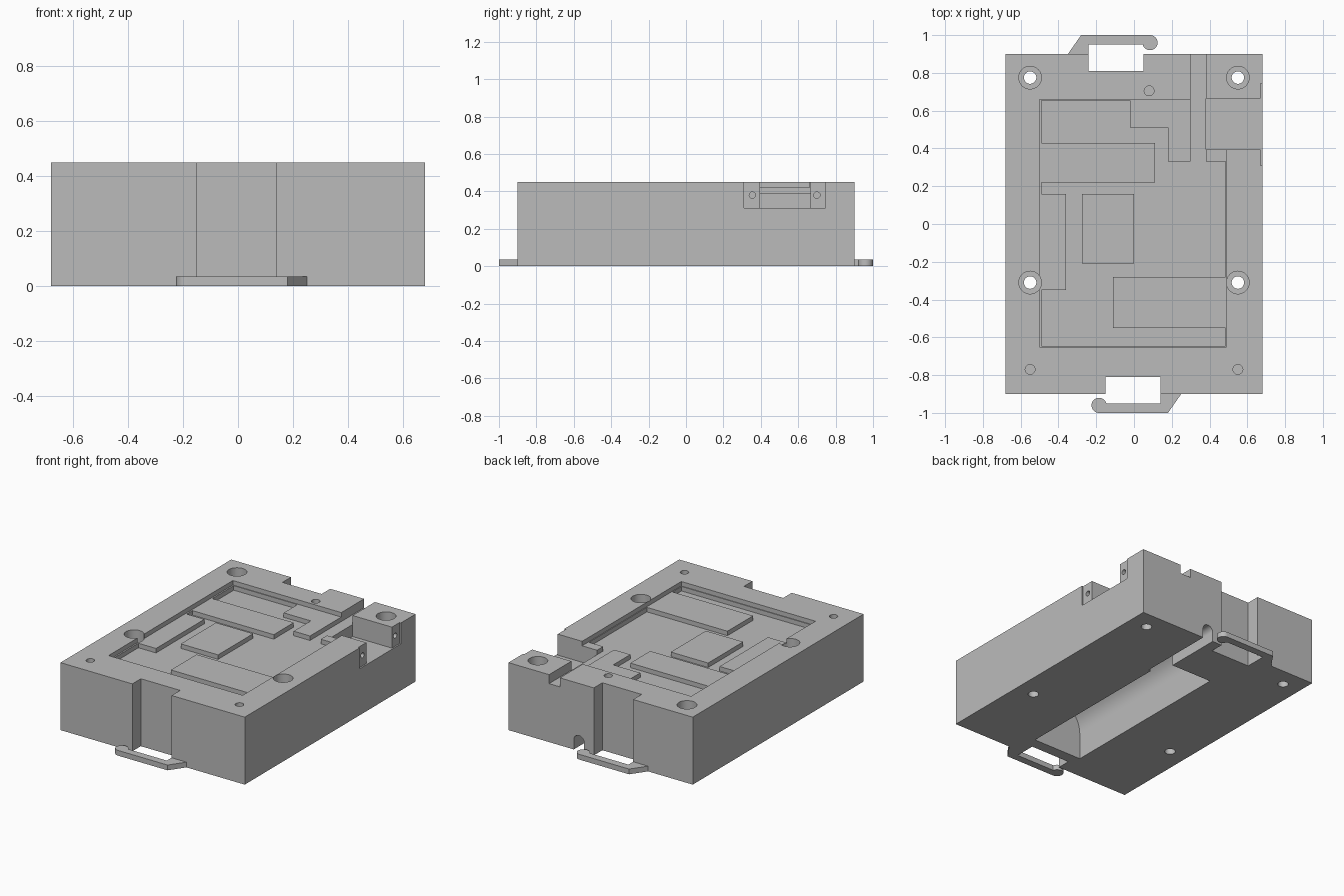
import bpy
import bmesh
import math

cube = bpy.data.objects.get("Cube")
if cube:
    bpy.data.objects.remove(cube, do_unlink=True)

grey = bpy.data.materials.new("plain grey")
grey.use_nodes = True
grey.diffuse_color = (0.5, 0.5, 0.5, 1)
grey.node_tree.nodes["Principled BSDF"].inputs["Base Color"].default_value = grey.diffuse_color


def prism(name, points, low, high, axis="z"):
    """Extrude a closed outline along an axis."""
    place = {"x": lambda a, b, t: (t, a, b),
             "y": lambda a, b, t: (a, t, b),
             "z": lambda a, b, t: (a, b, t)}[axis]
    bm = bmesh.new()
    bottom = [bm.verts.new(place(a, b, low)) for a, b in points]
    top = [bm.verts.new(place(a, b, high)) for a, b in points]
    bm.faces.new(bottom)
    bm.faces.new(top)
    count = len(points)
    for i in range(count):
        j = (i + 1) % count
        bm.faces.new((bottom[i], bottom[j], top[j], top[i]))
    bmesh.ops.recalc_face_normals(bm, faces=bm.faces)
    mesh = bpy.data.meshes.new(name)
    bm.to_mesh(mesh)
    bm.free()
    mesh.materials.append(grey)
    obj = bpy.data.objects.new(name, mesh)
    bpy.context.collection.objects.link(obj)
    return obj


def rect(left, right, low, high):
    return [(left, low), (right, low), (right, high), (left, high)]


def arc(a, b, radius, start=0, end=360, steps=32):
    last = steps if end - start == 360 or start - end == 360 else steps - 1
    angles = [math.radians(start + (end - start) * i / last) for i in range(steps)]
    return [(a + radius * math.cos(t), b + radius * math.sin(t)) for t in angles]


def select(obj):
    bpy.ops.object.select_all(action="DESELECT")
    obj.select_set(True)
    bpy.context.view_layer.objects.active = obj


def cut(points, low, high, axis="z"):
    cutter = prism("cutter", points, low, high, axis)
    cutter.hide_render = True
    mod = body.modifiers.new("cut", "BOOLEAN")
    mod.operation = "DIFFERENCE"
    mod.solver = "EXACT"
    mod.object = cutter
    select(body)
    bpy.ops.object.modifier_apply(modifier=mod.name)
    bpy.data.objects.remove(cutter, do_unlink=True)


def turned(points):
    """Half turn used for the rear latch."""
    return [(-0.1 - x, -y) for x, y in points]


TOP, LEDGE, FLOOR, ABOVE = 0.45, 0.42, 0.39, 0.6
body = prism("case_body", rect(-0.68, 0.68, -0.9, 0.9), 0, TOP)

# latch notches at both ends
notch = rect(-0.15, 0.14, -1.1, -0.81)
for outline in (notch, turned(notch)):
    cut(outline, -ABOVE, ABOVE)

# shallow board pocket, then the deep floor around the ledges and rear channel
cut(rect(-0.5, 0.49, -0.65, 0.66), LEDGE, ABOVE)
cut([(-0.49, 0.655), (-0.02, 0.655), (-0.02, 0.51), (0.18, 0.51),
     (0.18, 0.33), (0.3, 0.33), (0.3, 1), (0.38, 1), (0.38, 0.33),
     (0.485, 0.33), (0.485, -0.28), (-0.11, -0.28), (-0.11, -0.55),
     (0.485, -0.55), (0.485, -0.645), (-0.49, -0.645), (-0.49, -0.35),
     (-0.36, -0.35), (-0.36, 0.16), (-0.49, 0.16), (-0.49, 0.22),
     (0.11, 0.22), (0.11, 0.43), (-0.49, 0.43)], FLOOR, ABOVE)

# side connector slot, flange recess and its screw holes
cut(rect(0.38, 1, 0.395, 0.665), 0.31, ABOVE)
cut(rect(0.67, 1, 0.31, 0.745), 0.31, ABOVE)
for y in (0.355, 0.7):
    cut(arc(y, 0.38, 0.017, steps=20), 0.57, 1, "x")

# counterbored mounting holes and small blind holes
for x in (-0.55, 0.55):
    for y in (-0.31, 0.775):
        cut(arc(x, y, 0.033), -ABOVE, ABOVE)
        cut(arc(x, y, 0.06), 0.25, ABOVE)
for x, y in ((-0.55, -0.77), (0.55, -0.77), (0.08, 0.705)):
    cut(arc(x, y, 0.026), 0.3, ABOVE)

# arched battery bay underneath and its wire channel
cut([(-0.18, -0.1), (0.18, -0.1)] + arc(0, 0.18, 0.18, 0, 180), -0.735, 0.515, "y")
cut([(0.122, -0.1), (0.198, -0.1)] + arc(0.16, 0.065, 0.038, 0, 180, 16), 0.375, 1, "y")

# raised square pad on the pocket floor
pad = prism("square_pad", rect(-0.275, 0, -0.21, 0.16), FLOOR - 0.005, LEDGE)

# strap latches with rounded tips
latch = [(0.25, -0.9), (0.18, -1)] + arc(-0.185, -0.96, 0.04, 270, 15, 24)
latch += [(0.14, -0.95), (0.14, -0.9)]
front_latch = prism("front_latch", latch, 0, 0.035)
back_latch = prism("back_latch", turned(latch), 0, 0.035)

for obj in (body, pad, front_latch, back_latch):
    select(obj)
    bpy.ops.object.shade_smooth_by_angle()
